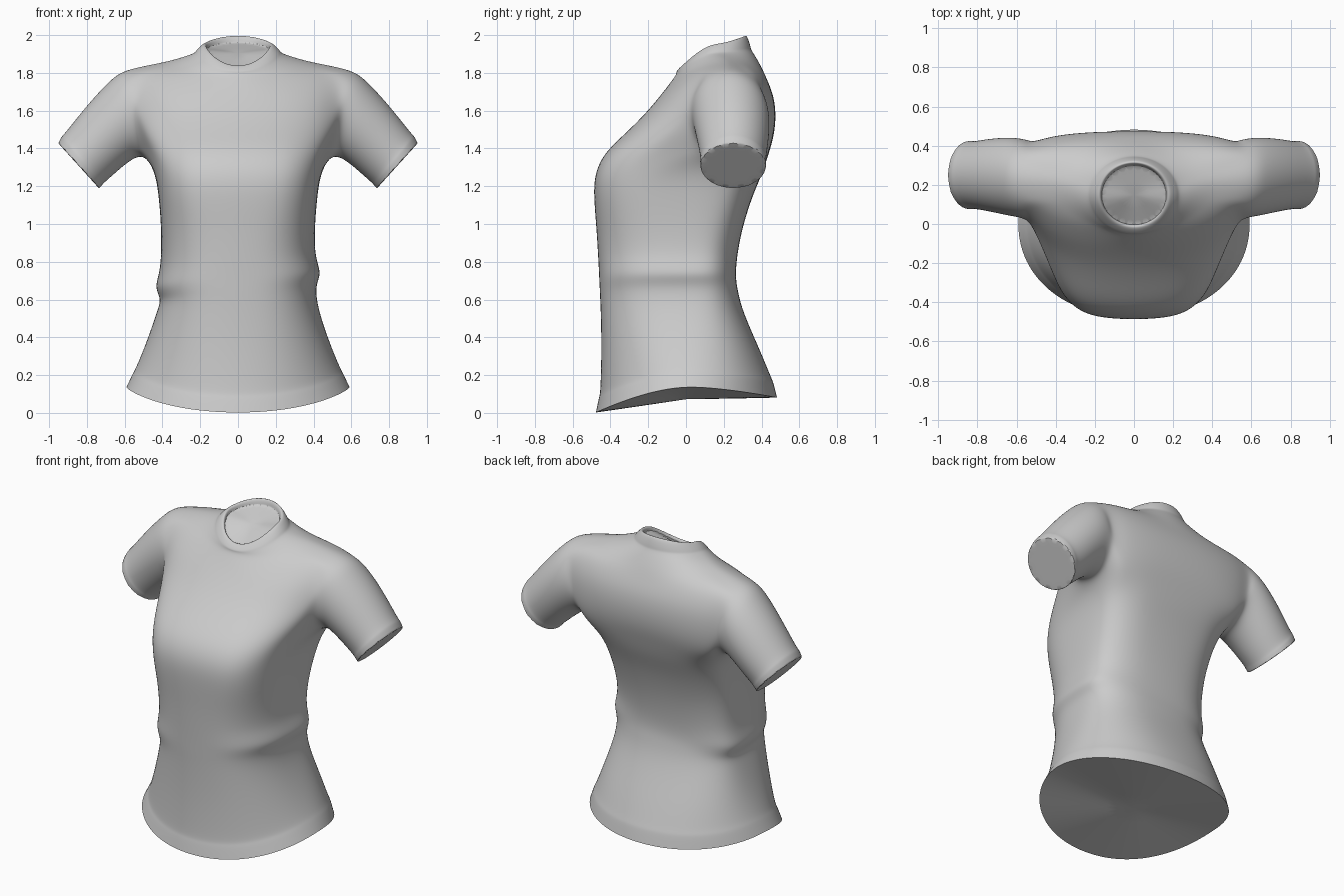
import bpy, bmesh
from math import sin, cos, pi, radians

N = 24  # vertices per torso ring

# Torso rings: half width, side y, front y, back y, front z, side z, back z, roundness
body = [
    (.597, .00, -.482, .487, .000, .140, .080, .95),   # hem edge
    (.560, .02, -.464, .466, .088, .218, .165, .92),   # hem seam, lower lip
    (.550, .02, -.458, .458, .100, .232, .178, .92),   # hem seam, upper lip
    (.490, .03, -.451, .400, .330, .370, .320, .85),
    (.427, .03, -.455, .300, .540, .550, .540, .78),
    (.410, .03, -.460, .275, .640, .640, .650, .75),
    (.448, .03, -.463, .264, .710, .700, .720, .75),   # waist fold
    (.410, .03, -.468, .270, .810, .790, .820, .75),
    (.408, .03, -.477, .297, .970, .970, .970, .70),
    (.422, .05, -.490, .350, 1.12, 1.15, 1.14, .62),
    (.442, .12, -.492, .403, 1.25, 1.28, 1.26, .60),   # bust
    (.490, .25, -.445, .438, 1.37, 1.37, 1.37, .65),   # underarm
]
yoke = [
    (.550, .25, -.325, .468, 1.48, 1.47, 1.47, .75),
    (.590, .25, -.222, .478, 1.58, 1.58, 1.58, .85),
    (.610, .25, -.130, .465, 1.69, 1.70, 1.68, .90),
    (.605, .25, -.085, .432, 1.75, 1.828, 1.76, 1.2),  # shoulder tip
    (.400, .22, -.058, .402, 1.785, 1.855, 1.83, 1.1),
    (.275, .175, -.052, .368, 1.80, 1.890, 1.89, 1.0),
    (.232, .15, -.052, .345, 1.805, 1.905, 1.925, 1.0),  # collar seam
    (.225, .15, -.046, .345, 1.815, 1.918, 1.937, 1.0),
    (.187, .148, -.023, .323, 1.838, 1.955, 2.006, 1.0),  # collar rim
    (.170, .146, -.008, .306, 1.837, 1.950, 1.990, 1.0),
    (.166, .146, -.005, .300, 1.820, 1.925, 1.960, 1.0),
]
# Sleeve rings: top x, top z, bottom x, bottom z, centre y, half depth
sleeve = [
    (.605, 1.828, .495, 1.365, .230, .210),  # armhole seam
    (.675, 1.765, .575, 1.335, .242, .203),
    (.800, 1.630, .655, 1.265, .250, .188),
    (.918, 1.478, .708, 1.218, .250, .172),  # cuff seam
    (.932, 1.468, .717, 1.208, .250, .177),
    (.952, 1.428, .735, 1.188, .250, .174),  # cuff edge
]
rings = body + yoke
U = len(body) - 1   # underarm ring
S = U + 4           # shoulder ring

bm = bmesh.new()
crease = bm.edges.layers.float.new("crease_edge")


def ring_point(k, j):
    hx, yc, yf, yb, zf, zs, zb, e = rings[k]
    t = 2 * pi * j / N
    c, s = cos(t), sin(t)
    front = s >= 0
    eb = e if front or not U <= k <= S else e * .5   # flatter shoulder blades
    x = hx * abs(c) ** e * (1 if c > 0 else -1)
    y = yc + ((yf if front else yb) - yc) * abs(s) ** eb
    w = abs(s) ** 1.5
    z = zs + ((zf if front else zb) - zs) * w
    if 5 <= k <= 7:                                  # uneven waist folds
        z += .035 * c
    return x, y, z


def sleeve_point(k, i, side):
    tx, tz, bx, bz, yc, ry = sleeve[k]
    g = 1.04 if k else 1.0
    a = radians(30 * i)
    u = cos(a) * g / 2
    return (side * ((tx + bx) / 2 + (tx - bx) * u),
            yc - ry * g * sin(a),
            (tz + bz) / 2 + (tz - bz) * u)


def bridge(a, b):
    n = len(a)
    for i in range(n):
        bm.faces.new((a[i], a[(i + 1) % n], b[(i + 1) % n], b[i]))


def cap(loop, sharp):
    face = bm.faces.new(loop)
    for e in face.edges:
        e[crease] = sharp
    return face


# Torso, leaving the two armholes open
grid = [[bm.verts.new(ring_point(k, j)) for j in range(N)] for k in range(len(rings))]
for k in range(len(rings) - 1):
    for j in range(N):
        n = (j + 1) % N
        if U <= k < S and {j, n} & {0, N // 2}:
            continue
        bm.faces.new((grid[k][j], grid[k][n], grid[k + 1][n], grid[k + 1][j]))

# Closed hem and neck openings
hem = cap(grid[0], 1.0)
centre = bmesh.ops.poke(bm, faces=[hem])["verts"][0]
centre.co = (0, 0, .07)
cap(grid[-1], .9)

# Sleeves, grown out of the armhole edges
for side, col, f, b in ((1, 0, 1, N - 1), (-1, N // 2, N // 2 - 1, N // 2 + 1)):
    loop = [grid[S][col]] + [grid[k][f] for k in range(S, U - 1, -1)]
    loop += [grid[U][col]] + [grid[k][b] for k in range(U, S + 1)]
    for i, v in enumerate(loop):
        v.co = sleeve_point(0, i, side)
    for k in range(1, len(sleeve)):
        new = [bm.verts.new(sleeve_point(k, i, side)) for i in range(len(loop))]
        bridge(loop, new)
        loop = new
    cap(loop, .85)

bmesh.ops.delete(bm, geom=[v for v in bm.verts if not v.link_faces], context="VERTS")
bmesh.ops.recalc_face_normals(bm, faces=bm.faces)
mesh = bpy.data.meshes.new("shirt")
bm.to_mesh(mesh)
bm.free()

shirt = bpy.data.objects.new("shirt", mesh)
bpy.context.collection.objects.link(shirt)
sub = shirt.modifiers.new("smooth_cloth", "SUBSURF")
sub.levels = sub.render_levels = 3

# Apply the smoothing, then shade smooth with sharp hem, cuff and collar edges
bpy.context.view_layer.objects.active = shirt
shirt.select_set(True)
bpy.ops.object.modifier_apply(modifier=sub.name)
bpy.ops.object.shade_smooth_by_angle(angle=radians(35))
